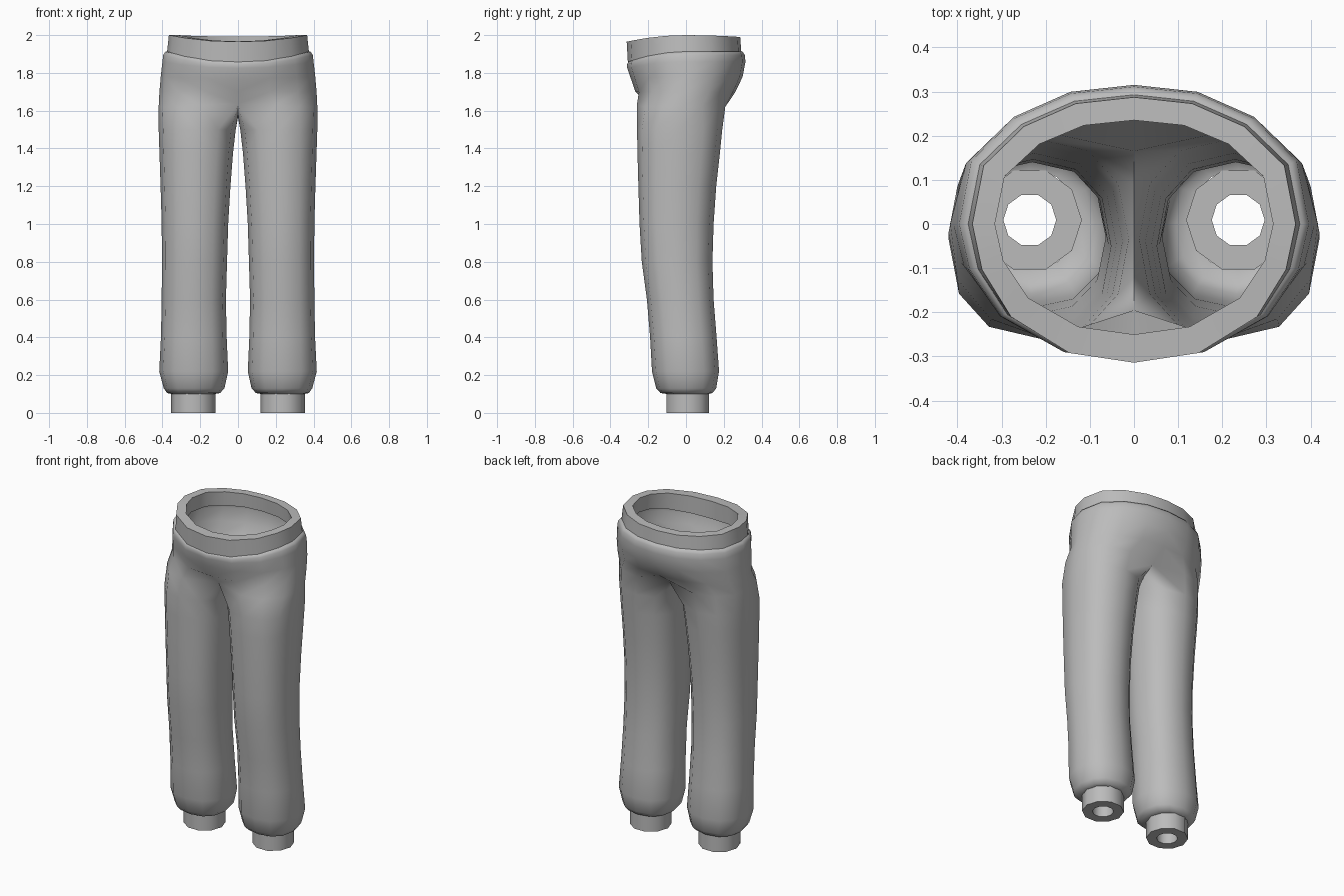
import bpy, bmesh, math

if "Cube" in bpy.data.objects:
    bpy.data.objects.remove(bpy.data.objects["Cube"])

grey = bpy.data.materials.new("grey_cloth")
grey.diffuse_color = (0.5, 0.5, 0.5, 1)
grey.use_nodes = True
grey.node_tree.nodes["Principled BSDF"].inputs["Base Color"].default_value = grey.diffuse_color


def finish(name, bm, angle, mirror=False):
    """Mirror across x if asked, weld, and make a shaded object."""
    if mirror:
        dup = bmesh.ops.duplicate(bm, geom=bm.verts[:] + bm.edges[:] + bm.faces[:])["geom"]
        for e in dup:
            if isinstance(e, bmesh.types.BMVert):
                e.co.x *= -1
        bmesh.ops.reverse_faces(bm, faces=[f for f in dup if isinstance(f, bmesh.types.BMFace)])
        bmesh.ops.remove_doubles(bm, verts=bm.verts[:], dist=0.0005)
    me = bpy.data.meshes.new(name)
    bm.to_mesh(me)
    bm.free()
    me.materials.append(grey)
    ob = bpy.data.objects.new(name, me)
    bpy.context.collection.objects.link(ob)
    bpy.ops.object.select_all(action='DESELECT')
    ob.select_set(True)
    bpy.context.view_layer.objects.active = ob
    bpy.ops.object.shade_smooth_by_angle(angle=math.radians(angle))
    return ob


def bridge(bm, a, b, closed=True):
    n = len(a)
    for i in range(n if closed else n - 1):
        j = (i + 1) % n
        bm.faces.new((a[i], a[j], b[j], b[i]))


def ring(bm, pts):
    return [bm.verts.new(p) for p in pts]


# Half outline of the waist, front centre to back centre
WAIST = [(0, -1), (.40, -.93), (.76, -.67), (.94, -.33), (1, 0),
         (.93, .46), (.68, .77), (.36, .95), (0, 1)]


def soft(c):
    return math.copysign(abs(c) ** 0.86, c)


# ---- Trousers: legs and seat ----
# Leg levels: z, inner x, outer x, front y, back y
LEG = [(.10, .125, .35, -.10, .12), (.105, .095, .375, -.135, .14),
       (.13, .072, .393, -.158, .16), (.22, .052, .417, -.18, .175),
       (.40, .060, .408, -.19, .162), (.60, .064, .404, -.207, .146),
       (.80, .058, .403, -.234, .14), (1.0, .052, .404, -.246, .146),
       (1.2, .040, .410, -.252, .160), (1.38, .026, .416, -.257, .180),
       (1.50, .012, .420, -.259, .192)]
bm = bmesh.new()
prev = None
for z, xi, xo, yf, yb in LEG:
    cx, cy, rx, ry = (xi + xo) / 2, (yf + yb) / 2, (xo - xi) / 2, (yb - yf) / 2
    angs = [math.radians(30 * (k - 4)) for k in range(12)]
    cur = ring(bm, [(cx + rx * soft(math.cos(a)), cy + ry * soft(math.sin(a)), z) for a in angs])
    if prev:
        bridge(bm, prev, cur)
    prev = cur
# Crotch ring: outer points follow the leg, inner ones lie on the middle plane
crotch = [(0, -.195, 1.635), (.20, -.26, 1.63), (.325, -.215, 1.62), (.40, -.125, 1.62),
          (.42, -.02, 1.62), (.40, .085, 1.62), (.325, .175, 1.62), (.20, .208, 1.62),
          (0, .165, 1.625), (0, .09, 1.585), (0, -.02, 1.565), (0, -.12, 1.585)]
cur = ring(bm, crotch)
bridge(bm, prev, cur)
prev = cur[:9]
# Seat levels: z, half width, front y, back y, drop at the front
SEAT = [(1.70, .416, -.268, .262, 0), (1.78, .409, -.292, .300, .01),
        (1.86, .400, -.311, .315, .035), (1.895, .396, -.312, .311, .05),
        (1.912, .384, -.305, .300, .052), (1.914, .368, -.290, .285, .052)]
for z, w, yf, yb, drop in SEAT:
    cur = ring(bm, [(w * x, -yf * y if y < 0 else yb * y,
                     z - (drop * y * y if y < 0 else 0)) for x, y in WAIST])
    bridge(bm, prev, cur, False)
    prev = cur
finish("trousers", bm, 60, True)

# ---- Waistband: thick tilted ring ----
full = WAIST + [(-x, y) for x, y in WAIST[-2:0:-1]]
bm = bmesh.new()
loops = []
# half width, front y, back y, z, front drop, back drop
for w, f, b, z, df, db in [(.376, .308, .293, 1.908, .05, 0), (.366, .314, .287, 2.0, .035, .01),
                           (.315, .25, .235, 2.0, .033, .008), (.322, .25, .24, 1.908, .05, 0)]:
    loops.append(ring(bm, [(w * x, y * (f if y < 0 else b),
                            z - y * y * (df if y < 0 else db)) for x, y in full]))
for i in range(4):
    bridge(bm, loops[i], loops[(i + 1) % 4])
finish("waistband", bm, 40)

# ---- Ankle cuffs: thick ten-sided rings ----
bm = bmesh.new()
loops = []
for r, z in [(.118, 0), (.118, .105), (.06, .105), (.06, 0)]:
    loops.append(ring(bm, [(.236 + r * math.cos(math.tau * k / 10),
                            .009 + r * math.sin(math.tau * k / 10), z) for k in range(10)]))
for i in range(4):
    bridge(bm, loops[i], loops[(i + 1) % 4])
finish("ankle_cuffs", bm, 40, True)
